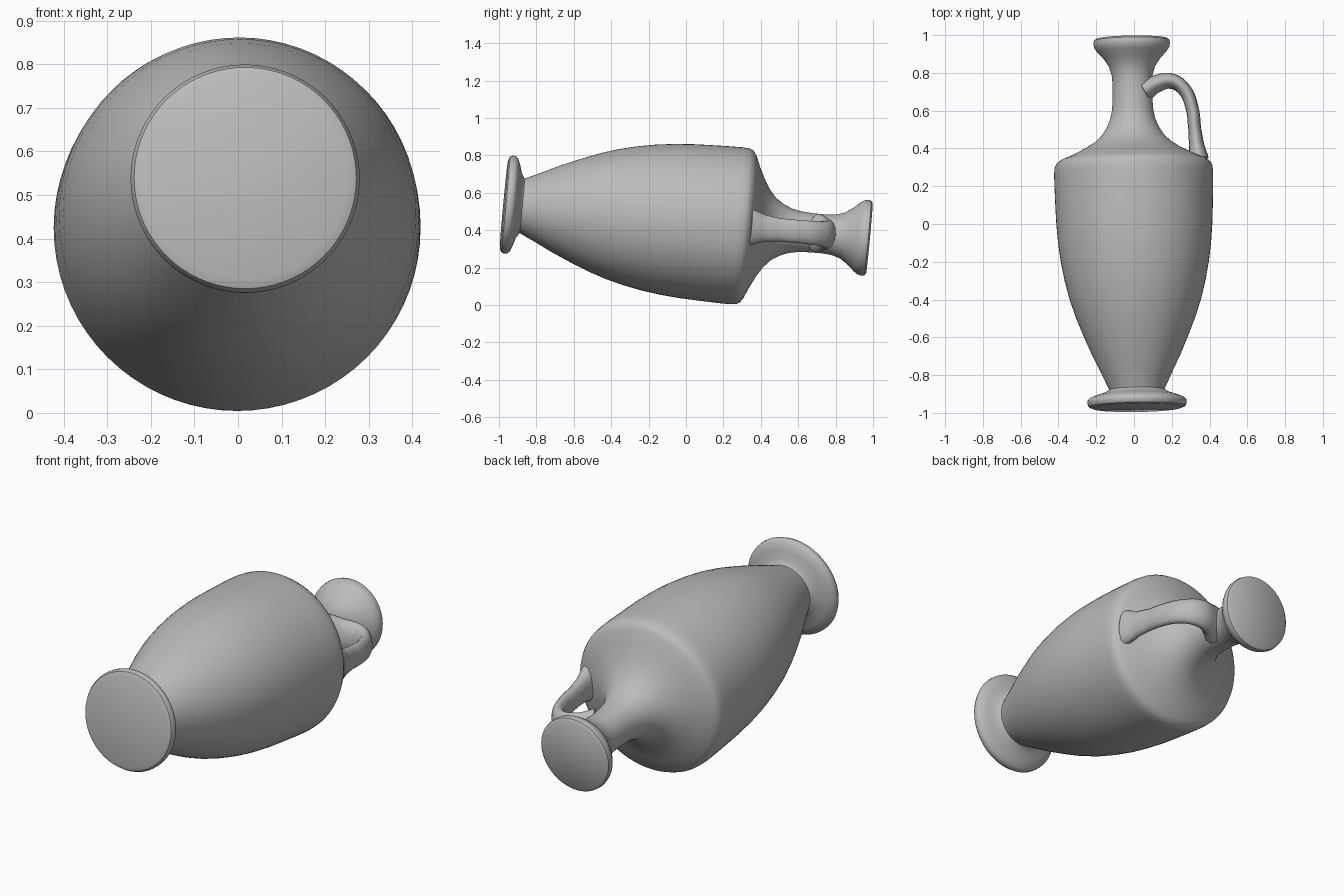
import bpy, bmesh, math
from mathutils import Matrix, Vector

cube = bpy.data.objects.get("Cube")
if cube:
    bpy.data.objects.remove(cube, do_unlink=True)

# One plain clay grey
clay = bpy.data.materials.new("clay grey")
clay.use_nodes = True
CLAY = (0.5, 0.5, 0.5, 1.0)
clay.diffuse_color = CLAY
clay.node_tree.nodes["Principled BSDF"].inputs["Base Color"].default_value = CLAY

# The vessel lies along local y, slightly tilted because its foot rests high
PLACE = (Matrix.Translation((0.002, 0, 0.449))
         @ Matrix.Rotation(-0.093, 4, 'X') @ Matrix.Rotation(0.015, 4, 'Z'))


def finish(obj, angle):
    obj.data.materials.clear()
    obj.data.materials.append(clay)
    bpy.ops.object.select_all(action='DESELECT')
    obj.select_set(True)
    bpy.context.view_layer.objects.active = obj
    bpy.ops.object.shade_smooth_by_angle(angle=math.radians(angle))


def lathe(name, profile, steps=72, angle=40):
    """Spin (radius, y) points about the y axis."""
    bm = bmesh.new()
    verts = [bm.verts.new((r, y, 0)) for r, y in profile]
    edges = [bm.edges.new(pair) for pair in zip(verts, verts[1:])]
    bmesh.ops.spin(bm, geom=verts + edges, cent=(0, 0, 0), axis=(0, 1, 0),
                   angle=math.tau, steps=steps)
    bmesh.ops.remove_doubles(bm, verts=bm.verts, dist=0.0005)
    bmesh.ops.recalc_face_normals(bm, faces=bm.faces)
    mesh = bpy.data.meshes.new(name)
    bm.to_mesh(mesh)
    bm.free()
    obj = bpy.data.objects.new(name, mesh)
    bpy.context.collection.objects.link(obj)
    obj.matrix_world = PLACE
    finish(obj, angle)
    return obj


# Disc foot with a rounded rim
lathe("foot", [
    (0, -0.978), (0.235, -0.978), (0.255, -0.970), (0.263, -0.955),
    (0.262, -0.938), (0.250, -0.924), (0.215, -0.910), (0.175, -0.898),
    (0.145, -0.880), (0.135, -0.860), (0, -0.860)])

# Body, shoulder, neck and closed flaring mouth
lathe("body_and_neck", [
    (0, -0.900), (0.138, -0.900), (0.146, -0.880), (0.165, -0.840),
    (0.188, -0.790), (0.232, -0.700), (0.275, -0.600), (0.315, -0.500),
    (0.348, -0.400), (0.373, -0.300), (0.392, -0.200), (0.405, -0.100),
    (0.413, 0.000), (0.417, 0.100), (0.420, 0.200), (0.421, 0.270),
    (0.418, 0.305), (0.408, 0.325), (0.385, 0.342), (0.320, 0.370),
    (0.255, 0.403), (0.205, 0.435), (0.165, 0.472), (0.138, 0.515),
    (0.119, 0.560), (0.109, 0.610), (0.105, 0.670), (0.104, 0.740),
    (0.108, 0.790), (0.122, 0.838), (0.150, 0.880), (0.186, 0.920),
    (0.199, 0.940), (0.203, 0.960), (0.200, 0.976), (0.188, 0.985),
    (0, 0.987)])

# Strap handle: round tube along a planar path, widened across the plane
curve = bpy.data.curves.new("handle", 'CURVE')
curve.dimensions = '3D'
curve.bevel_depth = 0.036
curve.bevel_resolution = 5
curve.resolution_u = 8
curve.use_fill_caps = True
path = [  # x, y, radius factor
    (0.06, 0.705, 1.6), (0.125, 0.742, 1.3), (0.205, 0.757, 1.15),
    (0.275, 0.710, 1.0), (0.315, 0.610, 0.95), (0.327, 0.500, 0.95),
    (0.335, 0.420, 1.1), (0.345, 0.340, 1.5)]
spline = curve.splines.new('BEZIER')
spline.bezier_points.add(len(path) - 1)
for point, (x, y, radius) in zip(spline.bezier_points, path):
    point.co = Vector((x, y, 0))
    point.radius = radius
    point.handle_left_type = point.handle_right_type = 'AUTO'
handle = bpy.data.objects.new("handle", curve)
bpy.context.collection.objects.link(handle)
handle.matrix_world = PLACE @ Matrix.Diagonal((1, 1, 1.85, 1))
bpy.ops.object.select_all(action='DESELECT')
handle.select_set(True)
bpy.context.view_layer.objects.active = handle
bpy.ops.object.convert(target='MESH')
finish(bpy.context.view_layer.objects.active, 50)
